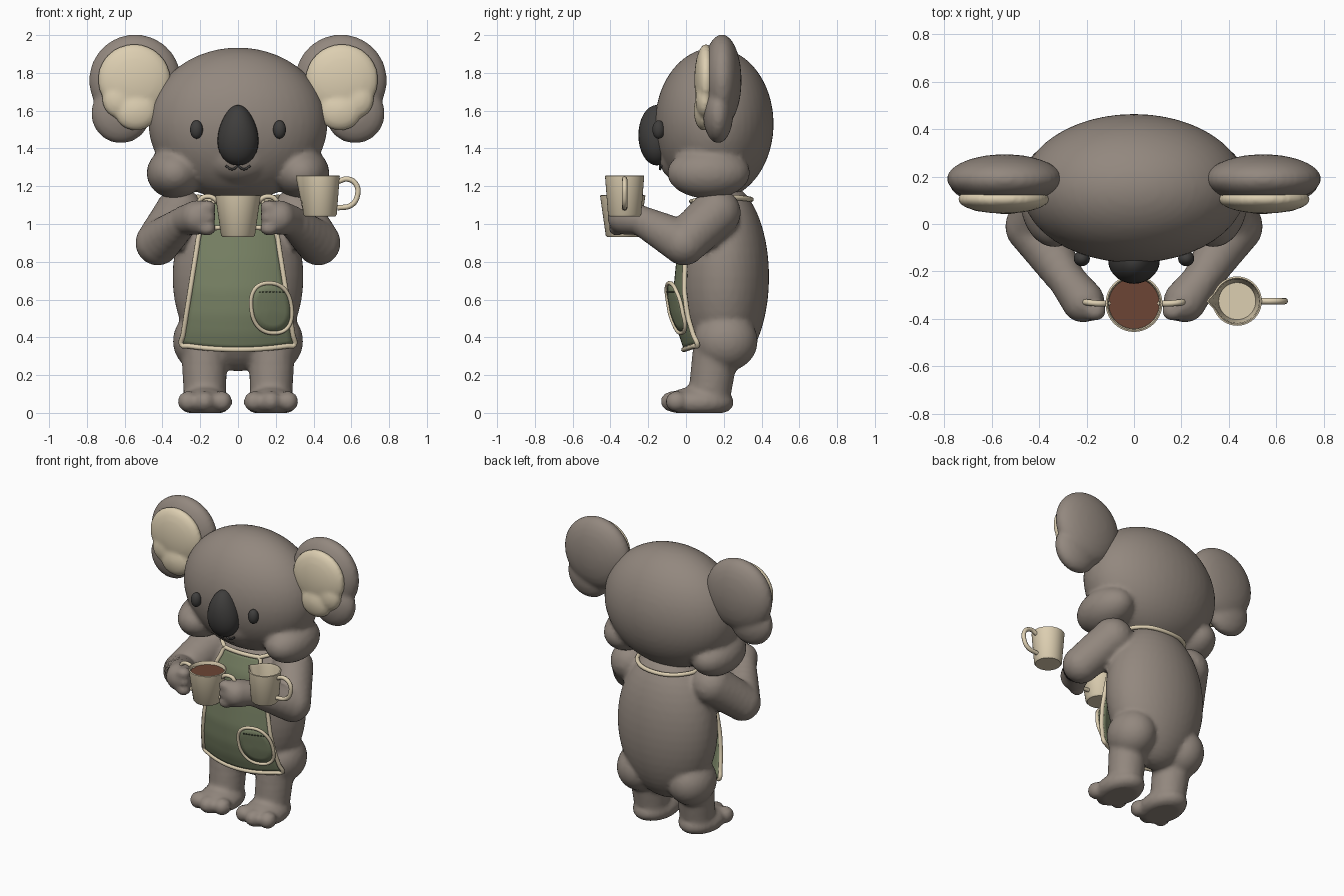
import bpy, bmesh, math
from mathutils import Vector, Matrix

if "Cube" in bpy.data.objects:
    bpy.data.objects.remove(bpy.data.objects["Cube"])


def material(name, r, g, b):
    m = bpy.data.materials.new(name)
    m.diffuse_color = (r, g, b, 1)
    m.use_nodes = True
    m.node_tree.nodes["Principled BSDF"].inputs["Base Color"].default_value = m.diffuse_color
    return m


FUR = material("grey brown fur", 0.29, 0.245, 0.21)
CREAM = material("cream", 0.72, 0.62, 0.44)
GREEN = material("sage green", 0.19, 0.225, 0.13)
DARK = material("charcoal", 0.05, 0.048, 0.046)
COFFEE = material("coffee", 0.15, 0.06, 0.035)
STITCH = material("dark green", 0.08, 0.1, 0.06)


def link(name, data, mat):
    data.materials.append(mat)
    ob = bpy.data.objects.new(name, data)
    bpy.context.collection.objects.link(ob)
    return ob


def add_object(name, bm, mat, fix_normals=False):
    if fix_normals:
        bmesh.ops.recalc_face_normals(bm, faces=bm.faces[:])
    mesh = bpy.data.meshes.new(name)
    bm.to_mesh(mesh)
    bm.free()
    mesh.shade_smooth()
    return link(name, mesh, mat)


def ball(bm, c, r, n=28, m=16):
    """Ellipsoid with centre c and three radii r."""
    rings = []
    for j in range(1, m):
        t = math.pi * j / m
        rr, z = math.sin(t), -math.cos(t)
        rings.append([bm.verts.new((c[0] + r[0] * rr * math.cos(2 * math.pi * i / n),
                                    c[1] + r[1] * rr * math.sin(2 * math.pi * i / n),
                                    c[2] + r[2] * z)) for i in range(n)])
    low = bm.verts.new((c[0], c[1], c[2] - r[2]))
    top = bm.verts.new((c[0], c[1], c[2] + r[2]))
    for i in range(n):
        k = (i + 1) % n
        bm.faces.new((low, rings[0][k], rings[0][i]))
        bm.faces.new((rings[-1][i], rings[-1][k], top))
        for a, b in zip(rings, rings[1:]):
            bm.faces.new((a[i], a[k], b[k], b[i]))
    return [v for ring in rings for v in ring] + [low, top]


def limb(bm, pts, steps=6):
    """Chain of overlapping balls through (x, y, z, radius) points."""
    for a, b in zip(pts, pts[1:]):
        for i in range(steps + 1):
            p = [u + (w - u) * i / steps for u, w in zip(a, b)]
            ball(bm, p[:3], [p[3]] * 3, 18, 10)


def fuse(name, bm, mat, voxel=0.017, smooth=3):
    """Merge overlapping balls into one soft skin."""
    ob = add_object(name, bm, mat)
    m = ob.modifiers.new("merge", 'REMESH')
    m.mode, m.voxel_size, m.use_smooth_shade = 'VOXEL', voxel, True
    s = ob.modifiers.new("soften", 'SMOOTH')
    s.factor, s.iterations = 0.5, smooth
    return ob


def tube(name, pts, radius, mat, closed=False):
    cu = bpy.data.curves.new(name, 'CURVE')
    cu.dimensions, cu.bevel_depth, cu.bevel_resolution = '3D', radius, 2
    cu.resolution_u, cu.use_fill_caps = (3 if len(pts) > 12 else 6), True
    sp = cu.splines.new('BEZIER')
    sp.bezier_points.add(len(pts) - 1)
    sp.use_cyclic_u = closed
    for bp, p in zip(sp.bezier_points, pts):
        bp.co = p
        bp.handle_left_type = bp.handle_right_type = 'AUTO'
    return link(name, cu, mat)


def lathe(name, profile, x, y, mat, n=40):
    bm = bmesh.new()
    rings = [[bm.verts.new((x + r * math.cos(2 * math.pi * i / n), y + r * math.sin(2 * math.pi * i / n), z))
              for i in range(n)] for r, z in profile]
    for a, b in zip(rings, rings[1:]):
        for i in range(n):
            bm.faces.new((a[i], a[(i + 1) % n], b[(i + 1) % n], b[i]))
    bm.faces.new(rings[0])
    bm.faces.new(rings[-1])
    ob = add_object(name, bm, mat, True)
    ob.data.set_sharp_from_angle(angle=math.radians(40))
    return ob


def interp(table, t):
    for (a, va), (b, vb) in zip(table, table[1:]):
        if t <= b:
            return va + (vb - va) * max(0, (t - a) / (b - a))
    return table[-1][1]


# Body with arms and legs
bm = bmesh.new()
ball(bm, (0, 0.2, 0.72), (0.347, 0.24, 0.5), 40, 24)
for s in (-1, 1):
    limb(bm, [(s * 0.31, 0.16, 1.06, 0.132), (s * 0.425, -0.01, 0.9, 0.12),
              (s * 0.28, -0.24, 1.02, 0.08), (s * 0.215, -0.325, 1.035, 0.092)])
    for z in (0.975, 1.035, 1.09):                      # fingers
        ball(bm, (s * 0.165, -0.365, z), (0.05, 0.045, 0.037), 16, 10)
    ball(bm, (s * 0.195, 0.21, 0.38), (0.15, 0.17, 0.16))
    limb(bm, [(s * 0.18, 0.16, 0.35, 0.125), (s * 0.175, 0.125, 0.1, 0.115)])
    ball(bm, (s * 0.175, 0.07, 0.055), (0.135, 0.185, 0.085))
    for dx, y in ((-0.09, -0.05), (0, -0.075), (0.09, -0.05)):   # toes
        ball(bm, (s * (0.175 + dx), y, 0.06), (0.056, 0.06, 0.055), 16, 10)
for v in bm.verts:                                      # flat soles
    v.co.z = max(v.co.z, 0)
fuse("body", bm, FUR, 0.016)

# Head with cheeks and muzzle
bm = bmesh.new()
ball(bm, (0, 0.15, 1.53), (0.474, 0.314, 0.404), 48, 28)
ball(bm, (0, 0, 1.36), (0.2, 0.145, 0.15))
for s in (-1, 1):
    ball(bm, (s * 0.335, 0.12, 1.27), (0.149, 0.22, 0.136))
fuse("head", bm, FUR)

# Ears, eyes and mouth
for s, side in ((-1, "left"), (1, "right")):
    bm = bmesh.new()
    ball(bm, (s * 0.545, 0.19, 1.76), (0.244, 0.104, 0.244), 36, 20)
    ball(bm, (s * 0.62, 0.17, 1.585), (0.158, 0.08, 0.158))
    fuse(side + "_ear", bm, FUR, 0.016)
    bm = bmesh.new()
    ball(bm, (s * 0.55, 0.105, 1.765), (0.194, 0.061, 0.188), 36, 20)
    ball(bm, (s * 0.54, 0.095, 1.6), (0.116, 0.054, 0.106))
    ball(bm, (s * 0.63, 0.1, 1.66), (0.09, 0.05, 0.1))
    fuse(side + "_inner_ear", bm, CREAM, 0.014)
    bm = bmesh.new()
    ball(bm, (s * 0.22, -0.145, 1.5), (0.034, 0.033, 0.049))
    add_object(side + "_eye", bm, DARK)
    tube(side + "_mouth", [(0, -0.137, 1.31), (s * 0.03, -0.137, 1.29), (s * 0.065, -0.13, 1.308)], 0.006, DARK)

# Egg-shaped nose, wider below
bm = bmesh.new()
for v in ball(bm, (0, -0.155, 1.47), (0.108, 0.097, 0.16)):
    v.co.x *= 1 - 0.2 * (v.co.z - 1.46) / 0.16
add_object("nose", bm, DARK)

# Apron sheet hanging over the belly
DEPTH = [(0.33, -0.01), (0.42, -0.04), (0.52, -0.06), (0.65, -0.067), (0.8, -0.052), (1.0, -0.02), (1.12, 0.03)]
WIDTH = [(0.33, 0.3), (0.95, 0.205), (1.12, 0.13)]


def apron_y(x, z):
    return interp(DEPTH, z) + 0.9 * x * x


def apron_point(u, v):
    z = 0.335 + 0.785 * v
    x = u * interp(WIDTH, z)
    z += 0.025 * u * u * (1 - v)
    return Vector((x, apron_y(x, z), z))


NU, NV = 16, 28
bm = bmesh.new()
grid = [[bm.verts.new(apron_point(2 * i / NU - 1, j / NV)) for i in range(NU + 1)] for j in range(NV + 1)]
for j in range(NV):
    for i in range(NU):
        bm.faces.new((grid[j][i], grid[j][i + 1], grid[j + 1][i + 1], grid[j + 1][i]))
add_object("apron", bm, GREEN).modifiers.new("cloth", 'SOLIDIFY').thickness = 0.015

edge = [apron_point(i / 8 - 1, 0) for i in range(16)] + [apron_point(1, j / 16) for j in range(16)]
edge += [apron_point(1 - i / 8, 1) for i in range(16)] + [apron_point(-1, 1 - j / 16) for j in range(16)]
tube("apron_trim", edge, 0.014, CREAM, True)
tube("neck_strap", [(-0.13, 0.04, 1.12), (-0.2, 0.12, 1.14), (-0.2, 0.25, 1.14), (0, 0.345, 1.13),
                    (0.2, 0.25, 1.14), (0.2, 0.12, 1.14), (0.13, 0.04, 1.12)], 0.014, CREAM)


# Pocket, standing out at the top
def pocket_point(a, r):
    c, s = math.cos(a), math.sin(a)
    z = 0.555 + r * 0.132 * math.copysign(abs(s) ** 0.85, s)
    x = 0.177 + r * 0.107 * math.copysign(abs(c) ** 0.85, c) - 0.1 * (z - 0.555)
    return Vector((x, apron_y(x, z) - 0.018 - 0.11 * (z - 0.42), z))


N = 32
bm = bmesh.new()
hub = bm.verts.new(pocket_point(0, 0))
rings = [[bm.verts.new(pocket_point(2 * math.pi * i / N, r)) for i in range(N)] for r in (0.33, 0.67, 1)]
for i in range(N):
    k = (i + 1) % N
    bm.faces.new((hub, rings[0][i], rings[0][k]))
    for a, b in zip(rings, rings[1:]):
        bm.faces.new((a[i], b[i], b[k], a[k]))
add_object("pocket", bm, GREEN).modifiers.new("cloth", 'SOLIDIFY').thickness = 0.012
tube("pocket_trim", [pocket_point(2 * math.pi * i / N, 1) for i in range(N)], 0.011, CREAM, True)
bm = bmesh.new()
for i in range(8):                                      # stitched seam
    x, z = 0.115 + 0.018 * i, 0.64
    at = Matrix.Translation((x, apron_y(x, z) - 0.022 - 0.11 * (z - 0.42), z))
    bmesh.ops.create_cube(bm, size=1, matrix=at @ Matrix.Diagonal((0.01, 0.008, 0.004, 1)))
add_object("pocket_stitches", bm, STITCH)

# Coffee cup held between the hands
lathe("coffee_cup", [(0.08, 0.93), (0.09, 0.94), (0.119, 1.143), (0.12, 1.15), (0.113, 1.153),
                     (0.108, 1.145), (0.104, 1.1), (0.08, 0.95)], 0, -0.335, CREAM)
lathe("coffee", [(0.104, 1.11), (0.107, 1.13)], 0, -0.335, COFFEE)
for s, side in ((-1, "left"), (1, "right")):
    tube(side + "_cup_handle", [(s * 0.105, -0.335, 1.12), (s * 0.15, -0.335, 1.145), (s * 0.2, -0.33, 1.128),
                                (s * 0.2, -0.33, 1.04), (s * 0.15, -0.335, 0.985), (s * 0.09, -0.335, 0.98)], 0.013, CREAM)

# Floating milk jug with handle and spout
jug = lathe("milk_jug", [(0.08, 1.04), (0.088, 1.05), (0.103, 1.245), (0.104, 1.255), (0.097, 1.257),
                         (0.092, 1.24), (0.078, 1.06)], 0.435, -0.325, CREAM)
for v in jug.data.vertices:
    if v.co.x < 0.36 and v.co.z > 1.23 and abs(v.co.y + 0.325) < 0.035:
        v.co.x -= 0.025 * (1 - abs(v.co.y + 0.325) / 0.035)
tube("jug_handle", [(0.53, -0.325, 1.225), (0.58, -0.325, 1.238), (0.625, -0.325, 1.21), (0.632, -0.325, 1.15),
                    (0.6, -0.325, 1.1), (0.525, -0.325, 1.085)], 0.014, CREAM)
